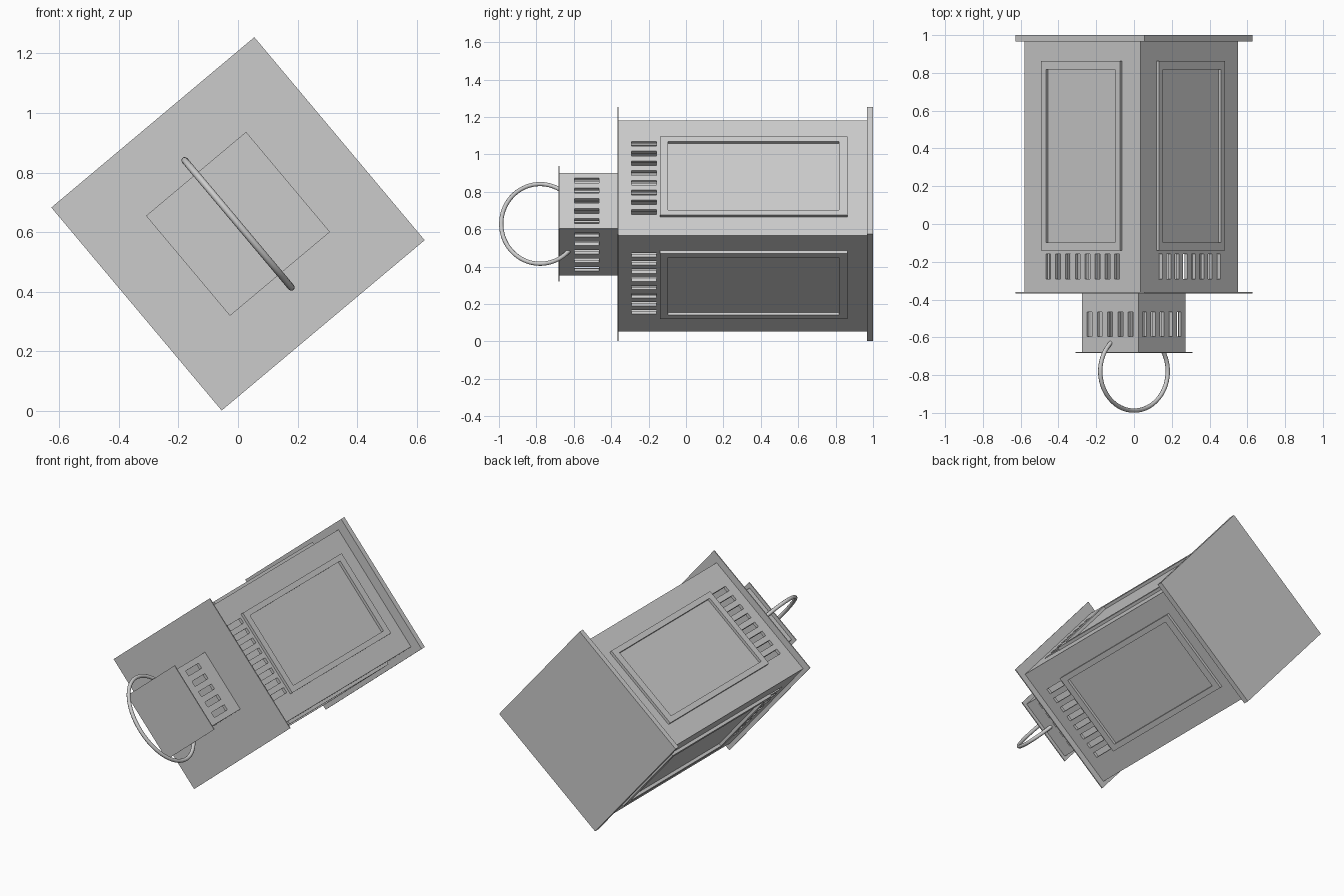
import bpy, bmesh, math
from mathutils import Matrix, Vector

if "Cube" in bpy.data.objects:
    bpy.data.objects.remove(bpy.data.objects["Cube"])

# Lantern lies along y, rolled 40 degrees about its long axis
ROLL = Matrix.Translation((0, 0, 0.628)) @ Matrix.Rotation(math.radians(-40), 4, 'Y')
CX = -0.018            # body sits slightly off the base centre


def boxes_mesh(name, boxes):
    """boxes: list of (centre, size, turn about y)"""
    bm = bmesh.new()
    for c, s, turn, pivot in boxes:
        m = (Matrix.Translation((pivot, 0, 0)) @ Matrix.Rotation(turn, 4, 'Y')
             @ Matrix.Translation(c) @ Matrix.Diagonal((*s, 1)))
        bmesh.ops.create_cube(bm, size=1, matrix=m)
    me = bpy.data.meshes.new(name)
    bm.to_mesh(me)
    bm.free()
    ob = bpy.data.objects.new(name, me)
    bpy.context.collection.objects.link(ob)
    return ob


def carve(ob, boxes):
    cut = boxes_mesh("cutter", boxes)
    cut.hide_render = True
    mod = ob.modifiers.new("cut", 'BOOLEAN')
    mod.operation, mod.solver, mod.object = 'DIFFERENCE', 'EXACT', cut
    bpy.context.view_layer.update()
    me = bpy.data.meshes.new_from_object(ob.evaluated_get(bpy.context.evaluated_depsgraph_get()))
    ob.modifiers.clear()
    ob.data = me
    bpy.data.objects.remove(cut)


def box(name, half, y0, y1, cx=0):
    return boxes_mesh(name, [((0, (y0 + y1) / 2, 0), (2 * half, y1 - y0, 2 * half), 0, cx)])


def vented_shell(name, half, y0, y1, cx, count, step, s0, s1, wall=0.02):
    ob = box(name, half, y0, y1, cx)
    inner = 2 * (half - wall)
    carve(ob, [((0, (y0 + y1) / 2, 0), (inner, y1 - y0 + 0.2, inner), 0, cx)])
    slots = []
    for k in range(4):
        for i in range(count):
            off = (i - (count - 1) / 2) * step
            slots.append(((off, (s0 + s1) / 2, half), (0.034, s1 - s0, 0.06), k * math.pi / 2, cx))
    carve(ob, slots)
    return ob


parts = []
# Plates: base, collar under the chimney, chimney cap
parts.append(box("base_plate", 0.4445, 0.967, 1.0))
parts.append(box("collar_plate", 0.4445, -0.367, -0.361))
parts.append(box("chimney_cap", 0.219, -0.683, -0.677))

# Hollow body and chimney with ventilation slots on all four sides
parts.append(vented_shell("body", 0.401, -0.362, 0.97, CX, 8, 0.068, -0.291, -0.159))
parts.append(vented_shell("chimney", 0.195, -0.68, -0.364, -0.002, 5, 0.071, -0.596, -0.465))

# Raised window frame on each side
for k, side in enumerate(("upper_left", "upper_right", "lower_right", "lower_left")):
    t = k * math.pi / 2
    z = 0.401 + 0.006
    f = boxes_mesh("window_frame_" + side, [((0, 0.362, z), (0.546, 1.002, 0.024), t, CX)])
    carve(f, [((0, 0.36, z), (0.478, 0.914, 0.2), t, CX)])
    parts.append(f)

# Carrying ring: elliptical arc whose ends enter the chimney sides
cu = bpy.data.curves.new("carry_ring", 'CURVE')
cu.dimensions = '3D'
cu.bevel_depth = 0.0115
cu.bevel_resolution = 3
cu.use_fill_caps = True
n = 56
sp = cu.splines.new('POLY')
sp.points.add(n)
for i in range(n + 1):
    a = math.radians(-140 + 280 * i / n)
    sp.points[i].co = (0, -0.78 - 0.208 * math.cos(a), 0.278 * math.sin(a), 1)
tmp = bpy.data.objects.new("ring_path", cu)
bpy.context.collection.objects.link(tmp)
bpy.context.view_layer.update()
me = bpy.data.meshes.new_from_object(tmp.evaluated_get(bpy.context.evaluated_depsgraph_get()))
bpy.data.objects.remove(tmp)
ring = bpy.data.objects.new("carry_ring", me)
bpy.context.collection.objects.link(ring)
for p in me.polygons:
    p.use_smooth = len(p.vertices) == 4
parts.append(ring)

# Roll the whole lantern into its resting pose
for ob in parts:
    ob.data.transform(ROLL)
    ob.data.update()
